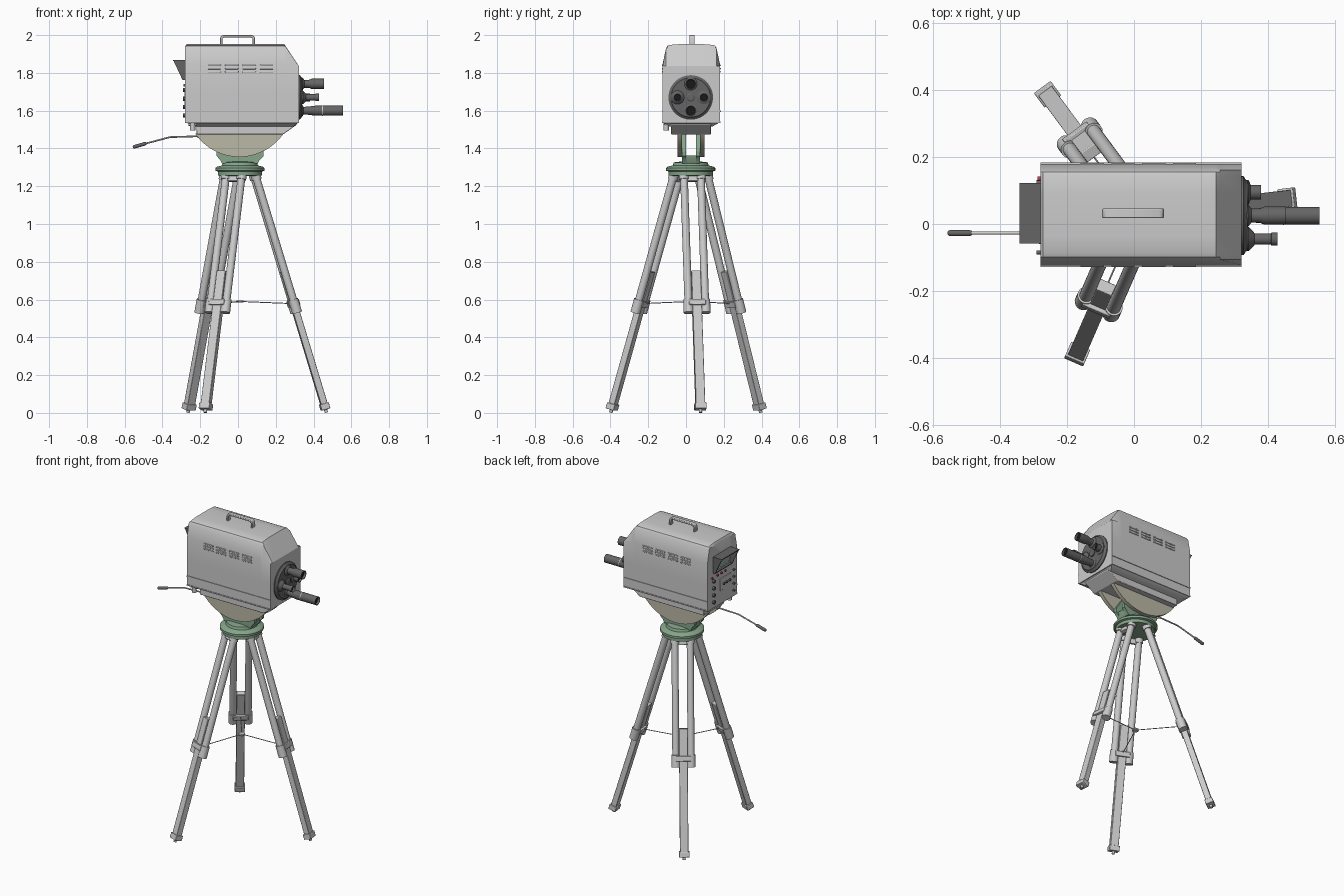
import bpy, bmesh, math
from mathutils import Vector, Matrix

CX, CY = 0.01, 0.025      # tripod axis
BY = 0.028                # camera body centre line in y


def mat(name, r, g, b):
    m = bpy.data.materials.new(name)
    m.diffuse_color = (r, g, b, 1)
    return m


GREEN = mat("green_paint", 0.24, 0.38, 0.26)
TAN = mat("tan_plate", 0.50, 0.48, 0.38)
DARK = mat("dark_metal", 0.13, 0.13, 0.13)
BLACK = mat("black_glass", 0.01, 0.01, 0.01)
SCREEN = mat("screen_glass", 0.30, 0.40, 0.36)
RED = mat("red_knob", 0.45, 0.05, 0.08)


def finish(name, bm, m=None, bevel=0):
    bmesh.ops.recalc_face_normals(bm, faces=bm.faces)
    me = bpy.data.meshes.new(name)
    bm.to_mesh(me)
    bm.free()
    ob = bpy.data.objects.new(name, me)
    bpy.context.collection.objects.link(ob)
    if m:
        me.materials.append(m)
    if bevel:
        b = ob.modifiers.new("bevel", 'BEVEL')
        b.width, b.segments, b.limit_method = bevel, 2, 'ANGLE'
    return ob


def loft(name, rings, m=None, bevel=0):
    bm = bmesh.new()
    vs = [[bm.verts.new(p) for p in ring] for ring in rings]
    n = len(vs[0])
    for a, b in zip(vs, vs[1:]):
        for i in range(n):
            bm.faces.new((a[i], a[(i + 1) % n], b[(i + 1) % n], b[i]))
    bm.faces.new(vs[0])
    bm.faces.new(vs[-1])
    return finish(name, bm, m, bevel)


def prism(name, pts, y0, y1, m=None, bevel=0):
    return loft(name, [[(x, y, z) for x, z in pts] for y in (y0, y1)], m, bevel)


def box(name, lo, hi, m=None, bevel=0):
    return prism(name, [(lo[0], lo[2]), (hi[0], lo[2]), (hi[0], hi[2]), (lo[0], hi[2])],
                 lo[1], hi[1], m, bevel)


def lathe(name, prof, origin, axis=(0, 0, 1), m=None, seg=32):
    # profile of (radius, height) turned round an axis
    M = Matrix.Translation(origin) @ Vector(axis).to_track_quat('Z', 'Y').to_matrix().to_4x4()
    ang = [2 * math.pi * i / seg for i in range(seg)]
    return loft(name, [[M @ Vector((r * math.cos(a), r * math.sin(a), h)) for a in ang]
                       for r, h in prof], m)


def rod(name, a, b, r, m=None, seg=16):
    a, b = Vector(a), Vector(b)
    return lathe(name, [(r, 0), (r, (b - a).length)], a, b - a, m, seg)


# camera housing: rounded cross-section, sloped front top edge
half = [(0.152, 1.535), (0.152, 1.70), (0.152, 1.845), (0.134, 1.93), (0.127, 1.943),
        (0.115, 1.948), (0.065, 1.952)]
sect = half + [(-y, z) for y, z in reversed(half)]
loft("camera_housing", [[(x, BY + y, min(z, top)) for y, z in sect]
     for x, top in ((-0.28, 1.938), (-0.272, 2), (0.245, 2), (0.258, 1.932), (0.322, 1.836))])
prism("housing_base", [(-0.22, 1.475), (0.24, 1.475), (0.31, 1.525), (0.31, 1.54), (-0.22, 1.54)],
      -0.08, 0.132, None, 0.003)
loft("base_skirt", [[(x0, y0, z), (x1, y0, z), (x1, y1, z), (x0, y1, z)] for x0, x1, y0, y1, z in
     ((-0.235, 0.296, -0.09, 0.142, 1.517), (-0.272, 0.317, -0.12, 0.175, 1.536))])

# side trim and louvres, mirrored on both sides
for s, side in ((-1, "front"), (1, "back")):
    y = BY + s * 0.152
    box(side + "_side_trim", (-0.28, y - 0.004, 1.592), (0.322, y + 0.004, 1.60))
    box(side + "_lower_trim", (-0.28, y - 0.003, 1.535), (0.322, y + 0.003, 1.542))
    for c in range(4):
        for r in range(3):
            x, z = -0.16 + c * 0.092, 1.806 + r * 0.017
            box(side + "_louvre", (x, y - 0.004, z - 0.004), (x + 0.07, y + 0.004, z + 0.004), None, 0.002)

# carrying handle
prism("carry_handle", [(-0.095, 1.945), (-0.095, 1.985), (-0.09, 1.995), (-0.08, 2.0), (0.075, 2.0),
      (0.085, 1.995), (0.09, 1.985), (0.09, 1.945), (0.078, 1.945), (0.078, 1.982), (0.07, 1.988),
      (-0.075, 1.988), (-0.083, 1.982), (-0.083, 1.945)], 0.018, 0.046, None, 0.003)

# viewfinder hood and screen
hood = [(-0.28, 1.868), (-0.343, 1.868), (-0.295, 1.765), (-0.28, 1.765)]
for y in (-0.058, 0.116):
    prism("hood_side", hood, y, y + 0.006, DARK)
box("hood_top", (-0.343, -0.058, 1.862), (-0.28, 0.122, 1.868), DARK)
box("hood_bottom", (-0.295, -0.058, 1.762), (-0.28, 0.122, 1.768), DARK)
box("viewfinder_screen", (-0.284, -0.04, 1.775), (-0.275, 0.104, 1.855), SCREEN, 0.002)

# rear controls
box("control_panel", (-0.284, -0.06, 1.62), (-0.275, 0.05, 1.70), None, 0.002)
for i in range(4):
    z = 1.575 + 0.045 * i
    rod("rear_socket", (-0.278, 0.12, z), (-0.292, 0.12, z), 0.011, DARK)
    rod("rear_switch", (-0.278, -0.085, z), (-0.292, -0.085, z), 0.006, DARK)
for y in (0.135, 0.08, 0.04, 0.0):
    rod("red_button", (-0.278, y, 1.735), (-0.288, y, 1.735), 0.007, RED)
for y in (-0.04, -0.01, 0.02):
    rod("panel_knob", (-0.282, y, 1.66), (-0.292, y, 1.66), 0.008, DARK)
rod("cable_plug", (-0.24, -0.105, 1.495), (-0.24, -0.105, 1.54), 0.014)
rod("cable_socket", (-0.262, -0.105, 1.53), (-0.22, -0.105, 1.53), 0.01)

# lens turret with four lenses
TZ = 1.67
X = (1, 0, 0)
lathe("lens_turret", [(0.118, 0), (0.118, 0.01), (0.108, 0.016), (0.104, 0.022)], (0.318, CY, TZ), X, DARK, 48)
lathe("turret_hub", [(0.022, 0), (0.022, 0.008), (0.016, 0.012)], (0.338, CY, TZ), X, DARK)


def lens(name, dy, dz, prof):
    r, h = prof[-1]
    full = [(prof[0][0], 0)] + prof + [(r * 0.86, h), (r * 0.8, h - 0.015)]
    lathe(name, full, (0.335, CY + dy, TZ + dz), X, DARK)
    lathe(name + "_glass", [(r * 0.8, 0), (r * 0.8, 0.002)], (0.335 + h - 0.016, CY + dy, TZ + dz), X, BLACK)


lens("top_lens", 0, 0.072, [(0.034, 0.006), (0.021, 0.016), (0.021, 0.04), (0.027, 0.055), (0.027, 0.12)])
lens("long_lens", 0, -0.07, [(0.032, 0.006), (0.02, 0.012), (0.022, 0.04), (0.0265, 0.075), (0.0265, 0.22)])
lens("near_lens", -0.07, 0, [(0.036, 0.008), (0.022, 0.022), (0.017, 0.026), (0.017, 0.075),
                             (0.02, 0.076), (0.02, 0.095)])
lens("far_lens", 0.07, 0, [(0.036, 0.008), (0.022, 0.014), (0.022, 0.045)])
lathe("long_lens_ring", [(0.0275, 0), (0.0275, 0.004)], (0.445, CY, TZ - 0.07), X)

# tilt cradle: two circular segment plates
a0 = math.asin(0.235 / 0.283)
arc = [(0.007 + 0.283 * math.sin(t), 1.638 - 0.283 * math.cos(t))
       for t in (a0 * (i / 12 - 1) for i in range(25))]
for y in (-0.045, 0.073):
    prism("cradle_plate", arc, y, y + 0.024, TAN)

# yoke and pan head
yoke = [(-0.085, 1.32), (0.105, 1.32), (0.115, 1.34), (0.135, 1.36), (0.135, 1.385), (0.075, 1.475),
        (-0.055, 1.475), (-0.113, 1.385), (-0.113, 1.36), (-0.095, 1.34)]
for y in (-0.022, 0.052):
    prism("yoke_cheek", yoke, y, y + 0.022, GREEN)
prism("yoke_block", yoke[:3] + [(0.12, 1.362), (-0.1, 1.362)] + yoke[-1:], -0.02, 0.07, GREEN)
lathe("pan_head", [(0.10, 1.255), (0.117, 1.258), (0.117, 1.278), (0.13, 1.282), (0.13, 1.296), (0.122, 1.303),
                   (0.095, 1.31), (0.09, 1.326), (0.06, 1.33)], (CX, CY, 0), m=GREEN, seg=48)

# pan handle
path = [(-0.2, -0.027, 1.465), (-0.36, -0.027, 1.46), (-0.485, -0.027, 1.427), (-0.556, -0.027, 1.407)]
rod("pan_handle_socket", (-0.17, -0.027, 1.466), (-0.215, -0.027, 1.464), 0.009)
rod("pan_handle_bar", path[0], path[1], 0.0045)
rod("pan_handle_bend", path[1], path[2], 0.0045)
lathe("pan_handle_grip", [(0.006, 0), (0.0095, 0.008), (0.0095, 0.068), (0.006, 0.074)],
      path[2], Vector(path[3]) - Vector(path[2]), DARK)

# tripod legs
hub = Vector((CX, CY, 0.59))
for k in range(3):
    t = math.radians(6.5 + 120 * k)
    d = Vector((math.cos(t), math.sin(t), 0))
    l = Vector((-math.sin(t), math.cos(t), 0))
    n = (d + Vector((0, 0, 0.305))).normalized()     # outward normal of the leg

    def P(z, side=0.0):
        return Vector((CX, CY, z)) + d * (0.462 - 0.305 * z) + l * side

    def bar(name, z0, z1, w, h, bevel=0.003):
        loft(name, [[P(z) + l * (a * w) + n * (b * h) for a, b in ((-1, -1), (1, -1), (1, 1), (-1, 1))]
                    for z in (z0, z1)], None, bevel)

    bar("leg_lower_bar", 0.02, 0.75, 0.025, 0.018)
    bar("leg_foot", 0.018, 0.05, 0.031, 0.024)
    rod("leg_spike", P(0.002), P(0.03), 0.009)
    bar("leg_clamp_bridge", 0.565, 0.595, 0.045, 0.03)
    bar("leg_top_bridge", 1.225, 1.255, 0.045, 0.012)
    for s in (-0.045, 0.045):
        rod("leg_upper_tube", P(0.54, s), P(1.26, s), 0.0205, seg=20)
        rod("leg_clamp_collar", P(0.53, s), P(0.60, s), 0.0265, seg=20)
        rod("leg_top_collar", P(1.235, s), P(1.262, s), 0.026, seg=20)
    # spreader wire
    rod("spreader_arm", hub, P(0.585) - n * 0.02, 0.0025, seg=8)
lathe("spreader_hub", [(0.018, -0.006), (0.02, 0), (0.018, 0.006)], hub)

# smooth round parts, keep edges sharp
bpy.ops.object.select_all(action='SELECT')
bpy.context.view_layer.objects.active = bpy.context.collection.objects[0]
bpy.ops.object.shade_smooth_by_angle(angle=math.radians(30))
